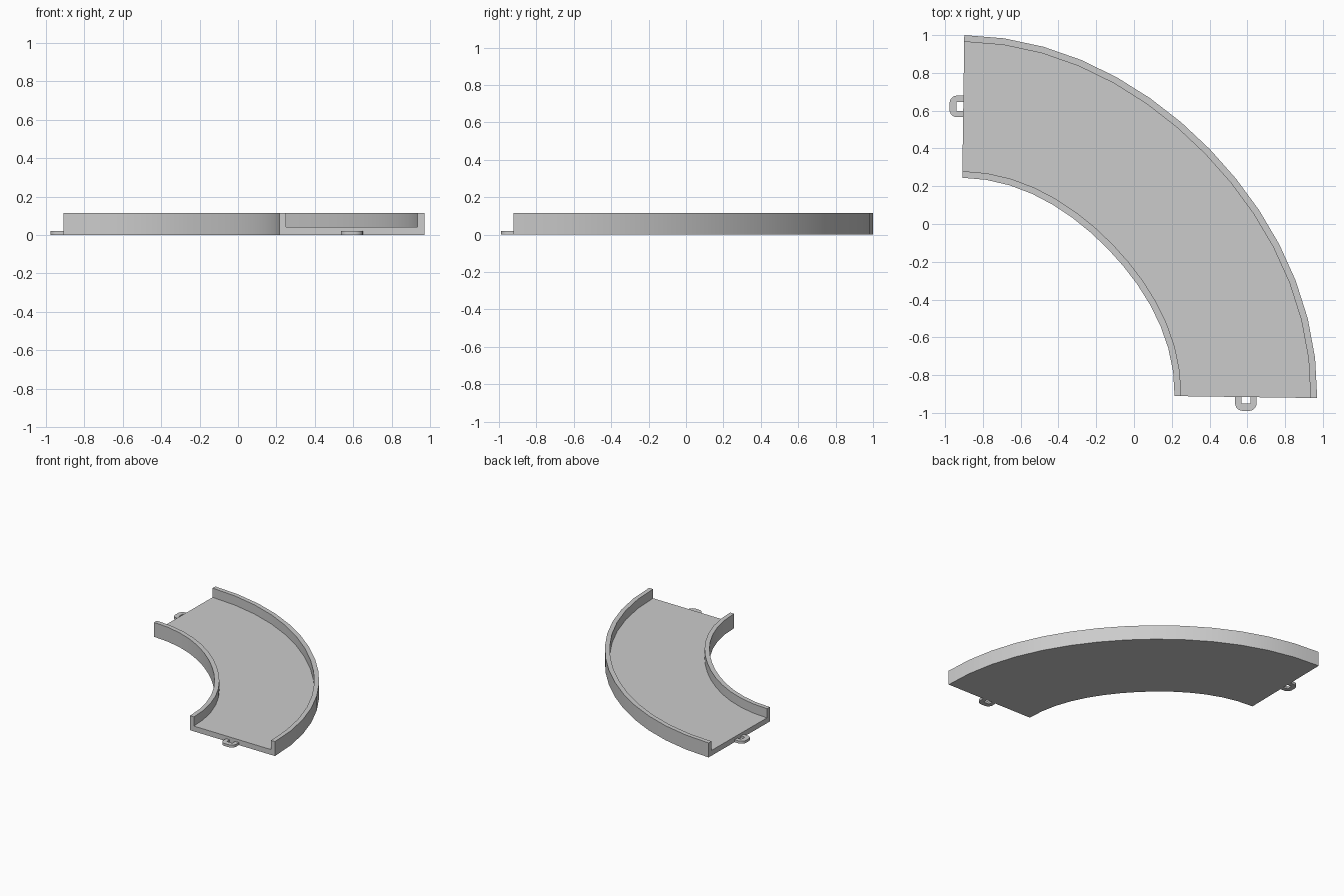
import bpy, bmesh, math

if "Cube" in bpy.data.objects:
    bpy.data.objects.remove(bpy.data.objects["Cube"])

CX, CY = -0.925, -0.895            # bend centre
R_OUT, WIDTH, DIP = 1.895, 0.755, 0.044
WALL, FLOOR_Z, TOP_Z = 0.035, 0.042, 0.115
A0, A1, SEGS = math.radians(-0.8), math.radians(90 - 0.8), 14


def finish(name, bm):
    bmesh.ops.recalc_face_normals(bm, faces=bm.faces)
    me = bpy.data.meshes.new(name)
    bm.to_mesh(me)
    bm.free()
    ob = bpy.data.objects.new(name, me)
    bpy.context.collection.objects.link(ob)
    bpy.ops.object.select_all(action='DESELECT')
    ob.select_set(True)
    bpy.context.view_layer.objects.active = ob
    bpy.ops.object.shade_smooth_by_angle(angle=math.radians(30))
    return ob


def on_track(angle, offset):
    # point at an inward offset from the slightly flattened outer arc
    t = (angle - A0) / (A1 - A0)
    r = R_OUT - DIP * math.sin(math.pi * t) ** 2 - offset
    return CX + r * math.cos(angle), CY + r * math.sin(angle)


# Curved track: U-shaped channel swept round the bend
W = WIDTH
profile = [(0, 0), (W, 0), (W, TOP_Z), (W - WALL, TOP_Z), (W - WALL, FLOOR_Z),
           (WALL, FLOOR_Z), (WALL, TOP_Z), (0, TOP_Z)]
bm = bmesh.new()
rings = []
for i in range(SEGS + 1):
    a = A0 + (A1 - A0) * i / SEGS
    rings.append([bm.verts.new((*on_track(a, o), z)) for o, z in profile])
n = len(profile)
for r0, r1 in zip(rings, rings[1:]):
    for k in range(n):
        bm.faces.new((r0[k], r0[(k + 1) % n], r1[(k + 1) % n], r1[k]))
for ring in (rings[0], rings[-1]):
    bm.faces.new(ring)
finish("curved_track", bm)


# Connector loops: rounded flat U tabs, one at each end
def connector_loop(name, angle, side):
    depth, half, hole, hole_depth, rad, back = 0.073, 0.057, 0.024, 0.035, 0.04, -0.006
    outer = [(back, half)]
    inner = [(back, hole), (hole_depth, hole)]
    for i in range(6):
        b = math.pi / 2 * (1 - i / 5)
        outer.append((depth - rad + rad * math.cos(b), half - rad + rad * math.sin(b)))
    outer += [(u, -v) for u, v in reversed(outer)]
    inner += [(u, -v) for u, v in reversed(inner)]
    outline = outer + inner[::-1]
    px, py = on_track(angle, WIDTH / 2)
    c, s = math.cos(angle), math.sin(angle)
    bm = bmesh.new()
    face = bm.faces.new([bm.verts.new((px - side * s * u + c * v,
                                       py + side * c * u + s * v, 0))
                         for u, v in outline])
    ext = bmesh.ops.extrude_face_region(bm, geom=[face])
    tops = [g for g in ext["geom"] if isinstance(g, bmesh.types.BMVert)]
    bmesh.ops.translate(bm, verts=tops, vec=(0, 0, 0.02))
    finish(name, bm)


connector_loop("front_connector_loop", A0, -1)
connector_loop("left_connector_loop", A1, 1)
